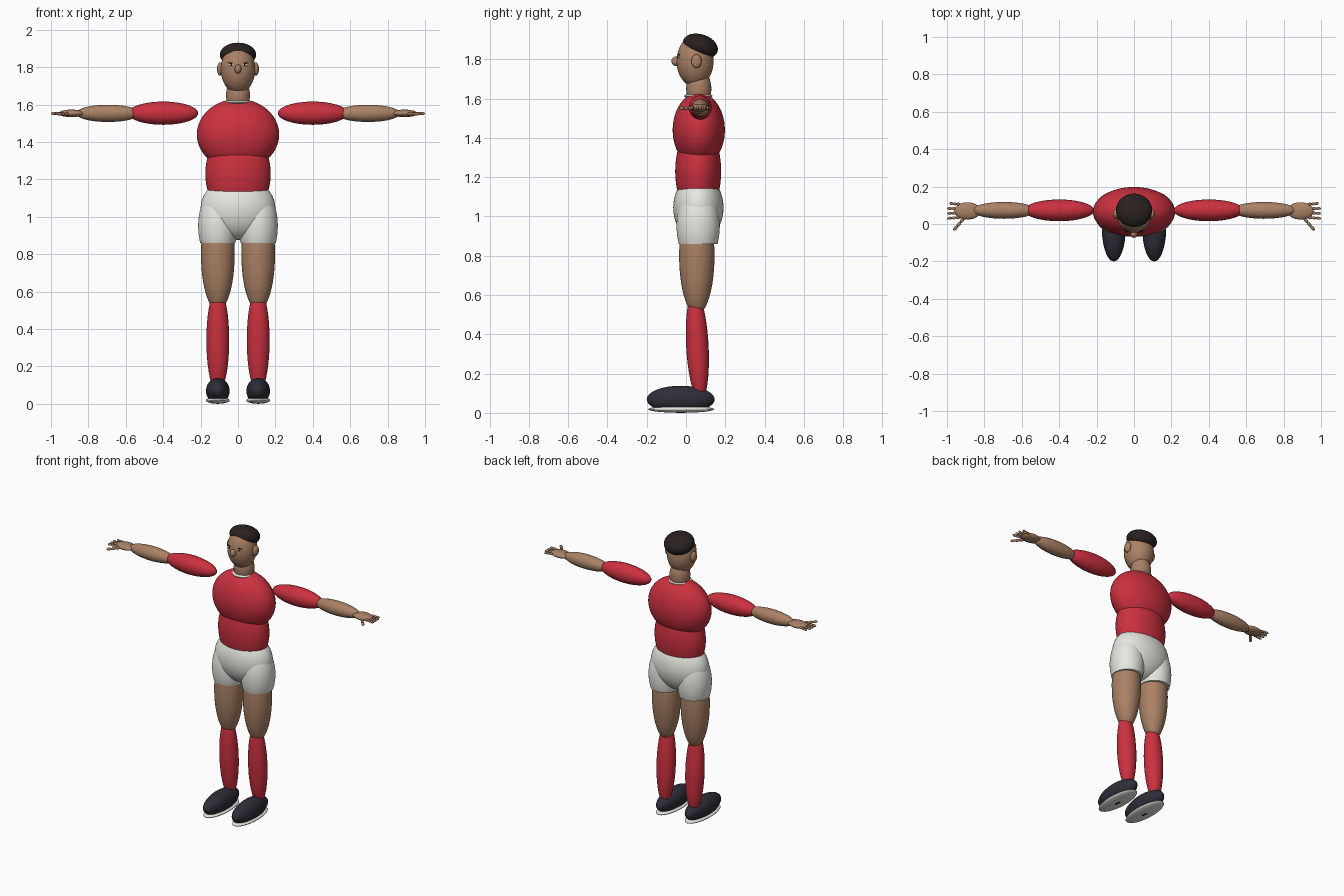
import bpy, bmesh
from math import radians
from mathutils import Matrix, Vector

cube = bpy.data.objects.get("Cube")
if cube:
    bpy.data.objects.remove(cube, do_unlink=True)


def material(name, r, g, b):
    mat = bpy.data.materials.new(name)
    mat.use_nodes = True
    mat.diffuse_color = (r, g, b, 1)
    bsdf = mat.node_tree.nodes["Principled BSDF"]
    bsdf.inputs["Base Color"].default_value = (r, g, b, 1)
    bsdf.inputs["Roughness"].default_value = 0.7
    return mat


RED = material("red_jersey", 0.60, 0.03, 0.05)
SKIN = material("brown_skin", 0.40, 0.22, 0.13)
WHITE = material("off_white", 0.80, 0.80, 0.75)
HAIR = material("dark_hair", 0.022, 0.015, 0.014)
SHOE = material("dark_shoe", 0.026, 0.028, 0.040)
BLACK = material("black", 0.005, 0.005, 0.006)


def ellipsoid(name, mat, centre, radii, tilt=0, cut_below=None, segments=48):
    """Smooth ellipsoid, tilted about x, optionally cut flat at a height."""
    bm = bmesh.new()
    bmesh.ops.create_uvsphere(bm, u_segments=segments, v_segments=segments // 2, radius=1)
    bm.transform(Matrix.Translation(centre) @ Matrix.Rotation(radians(tilt), 4, 'X')
                 @ Matrix.Diagonal((*radii, 1)))
    if cut_below is not None:
        cut = bmesh.ops.bisect_plane(bm, geom=bm.verts[:] + bm.edges[:] + bm.faces[:],
                                     plane_co=(0, 0, cut_below), plane_no=(0, 0, 1),
                                     clear_inner=True)
        rim = [e for e in cut["geom_cut"] if isinstance(e, bmesh.types.BMEdge)]
        bmesh.ops.contextual_create(bm, geom=rim)
    for f in bm.faces:
        f.smooth = len(f.verts) < 5
    mesh = bpy.data.meshes.new(name)
    bm.to_mesh(mesh)
    bm.free()
    mesh.materials.append(mat)
    obj = bpy.data.objects.new(name, mesh)
    bpy.context.collection.objects.link(obj)
    return obj


def finger(name, base, tip, radius):
    """Three overlapping segments from base to tip."""
    base, tip = Vector(base), Vector(tip)
    half = (tip - base).length / 6
    turn = (tip - base).to_track_quat('X', 'Z')
    for i in range(3):
        centre = base.lerp(tip, (2 * i + 1) / 6)
        seg = ellipsoid(f"{name}_{i + 1}", SKIN, (0, 0, 0),
                        (half * 1.2, radius, radius), segments=16)
        seg.location = centre
        seg.rotation_euler = turn.to_euler()


# Torso
ellipsoid("chest", RED, (0, 0.065, 1.44), (0.22, 0.133, 0.19))
ellipsoid("waist", RED, (0, 0.062, 1.23), (0.175, 0.117, 0.24))
ellipsoid("shorts_hips", WHITE, (0, 0.063, 1.045), (0.20, 0.128, 0.17))
ellipsoid("collar", WHITE, (0, 0.062, 1.613), (0.07, 0.073, 0.014))

# Head
ellipsoid("neck", SKIN, (0, 0.065, 1.65), (0.064, 0.064, 0.10))
ellipsoid("head", SKIN, (0, 0.046, 1.79), (0.092, 0.094, 0.13))
ellipsoid("hair", HAIR, (0, 0.073, 1.867), (0.097, 0.092, 0.06), tilt=-18)
ellipsoid("nose", SKIN, (0, -0.053, 1.79), (0.018, 0.021, 0.024))

for side, s in (("left", 1), ("right", -1)):
    # Face details
    ellipsoid(f"{side}_ear", SKIN, (s * 0.096, 0.053, 1.79), (0.016, 0.026, 0.035))
    ellipsoid(f"{side}_eye", WHITE, (s * 0.036, -0.036, 1.813), (0.015, 0.006, 0.008), segments=24)
    ellipsoid(f"{side}_pupil", BLACK, (s * 0.036, -0.041, 1.814), (0.005, 0.004, 0.006), segments=16)
    ellipsoid(f"{side}_brow", BLACK, (s * 0.036, -0.035, 1.823), (0.017, 0.006, 0.003), segments=16)

    # Arm and hand
    ellipsoid(f"{side}_sleeve", RED, (s * 0.40, 0.073, 1.554), (0.187, 0.058, 0.062))
    ellipsoid(f"{side}_forearm", SKIN, (s * 0.695, 0.073, 1.553), (0.172, 0.045, 0.046))
    ellipsoid(f"{side}_palm", SKIN, (s * 0.89, 0.070, 1.553), (0.07, 0.046, 0.02))
    for i in range(4):
        y = 0.036 + 0.023 * i
        finger(f"{side}_finger_{i + 1}", (s * 0.93, y, 1.553),
               (s * (0.985 if i == 3 else 0.997), y + 0.004 * (i - 1.5), 1.553), 0.008)
    finger(f"{side}_thumb", (s * 0.91, 0.03, 1.55), (s * 0.963, -0.032, 1.55), 0.009)

    # Leg and foot
    x = s * 0.108
    ellipsoid(f"{side}_shorts_leg", WHITE, (x, 0.062, 0.95), (0.105, 0.11, 0.20), cut_below=0.86)
    ellipsoid(f"{side}_thigh", SKIN, (x, 0.055, 0.80), (0.09, 0.09, 0.30))
    ellipsoid(f"{side}_sock", RED, (x, 0.058, 0.34), (0.061, 0.057, 0.28), tilt=3)
    ellipsoid(f"{side}_shoe", SHOE, (x, -0.027, 0.069), (0.063, 0.173, 0.069))
    ellipsoid(f"{side}_sole", WHITE, (x, -0.025, 0.0186), (0.064, 0.168, 0.018))
